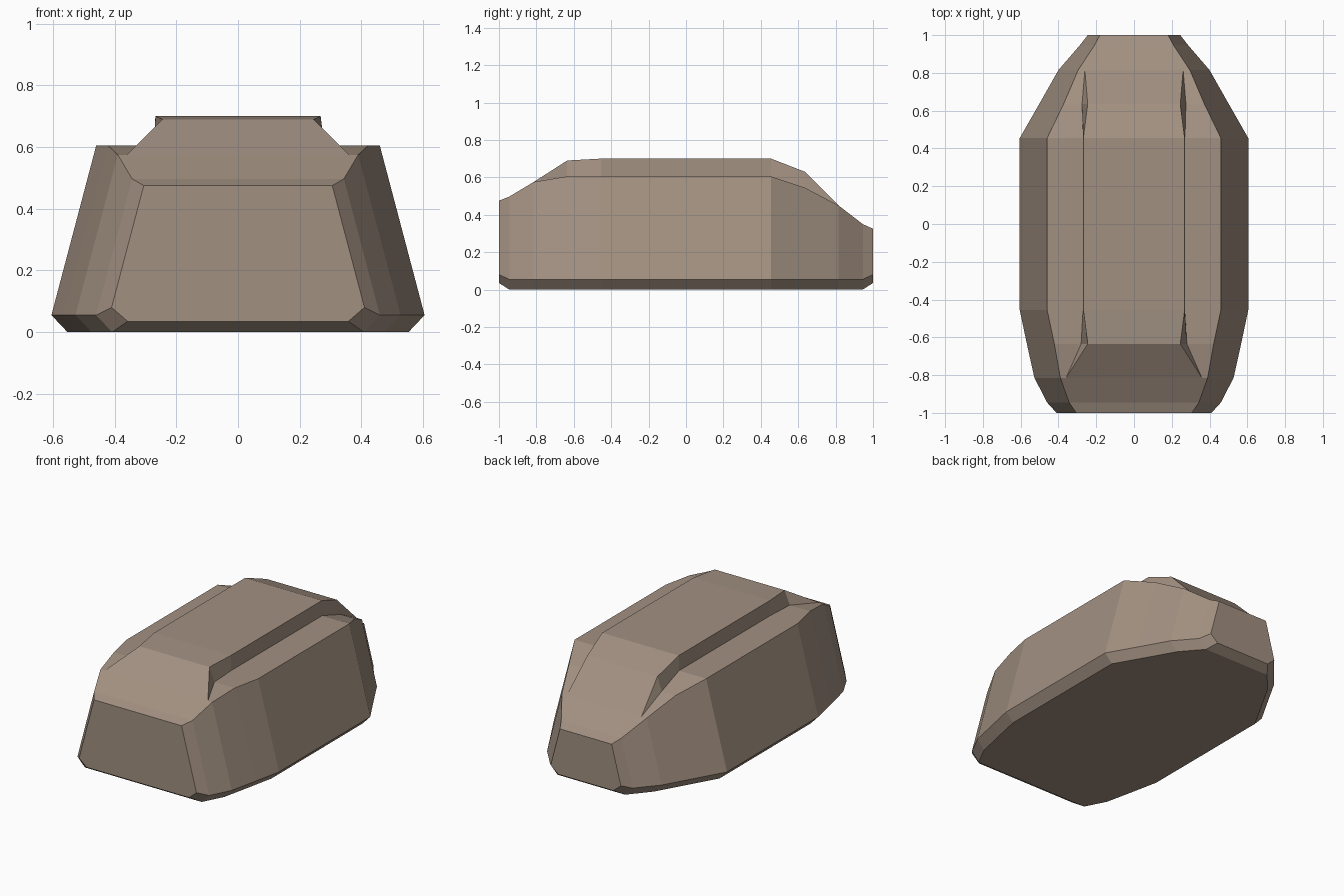
import bpy, bmesh

if "Cube" in bpy.data.objects:
    bpy.data.objects.remove(bpy.data.objects["Cube"])

# stations along y: y, chine half-width, chine z, bottom z, shoulder z, groove x, ridge x, ridge z
STATIONS = [
    (-1.000, 0.410, 0.080, 0.035, 0.475, 0.25, 0.25, 0.475),
    (-0.945, 0.460, 0.055, 0.000, 0.497, 0.29, 0.29, 0.497),
    (-0.815, 0.527, 0.055, 0.000, 0.575, 0.36, 0.36, 0.575),
    (-0.635, 0.567, 0.055, 0.000, 0.605, 0.28, 0.245, 0.690),
    (-0.455, 0.605, 0.055, 0.000, 0.605, 0.27, 0.268, 0.700),
    (0.455, 0.605, 0.055, 0.000, 0.605, 0.27, 0.268, 0.700),
    (0.635, 0.502, 0.055, 0.000, 0.545, 0.275, 0.245, 0.630),
    (0.815, 0.400, 0.055, 0.000, 0.450, 0.26, 0.26, 0.450),
    (0.945, 0.288, 0.055, 0.000, 0.350, 0.17, 0.17, 0.350),
    (1.000, 0.245, 0.080, 0.035, 0.325, 0.14, 0.14, 0.325),
]
WALL_SLOPE = 0.264


def section(y, chine, zc, zb, zs, groove, ridge, zr):
    """Closed cross-section: right half from the keel up, then the mirrored left half."""
    shoulder = chine - WALL_SLOPE * (zs - zc)
    half = [(chine - 0.052, zb), (chine, zc), (shoulder, zs), (groove, zs), (ridge, zr)]
    ring = half + [(0, zr)] + [(-x, z) for x, z in reversed(half)]
    return [(x, y, z) for x, z in ring]


# hull with raised ridge, lofted through the stations
bm = bmesh.new()
rings = [[bm.verts.new(p) for p in section(*s)] for s in STATIONS]
n = len(rings[0])
for a, b in zip(rings, rings[1:]):
    for i in range(n):
        j = (i + 1) % n
        bm.faces.new((a[i], a[j], b[j], b[i]))
bm.faces.new(rings[0])
bm.faces.new(rings[-1])
bmesh.ops.remove_doubles(bm, verts=bm.verts, dist=0.0005)
bmesh.ops.recalc_face_normals(bm, faces=bm.faces)

mesh = bpy.data.meshes.new("faceted_hull")
bm.to_mesh(mesh)
bm.free()
hull = bpy.data.objects.new("faceted_hull", mesh)
bpy.context.collection.objects.link(hull)

# warm stone brown
mat = bpy.data.materials.new("brown")
mat.diffuse_color = (0.36, 0.28, 0.22, 1)
mat.use_nodes = True
mat.node_tree.nodes["Principled BSDF"].inputs["Base Color"].default_value = mat.diffuse_color
mesh.materials.append(mat)
